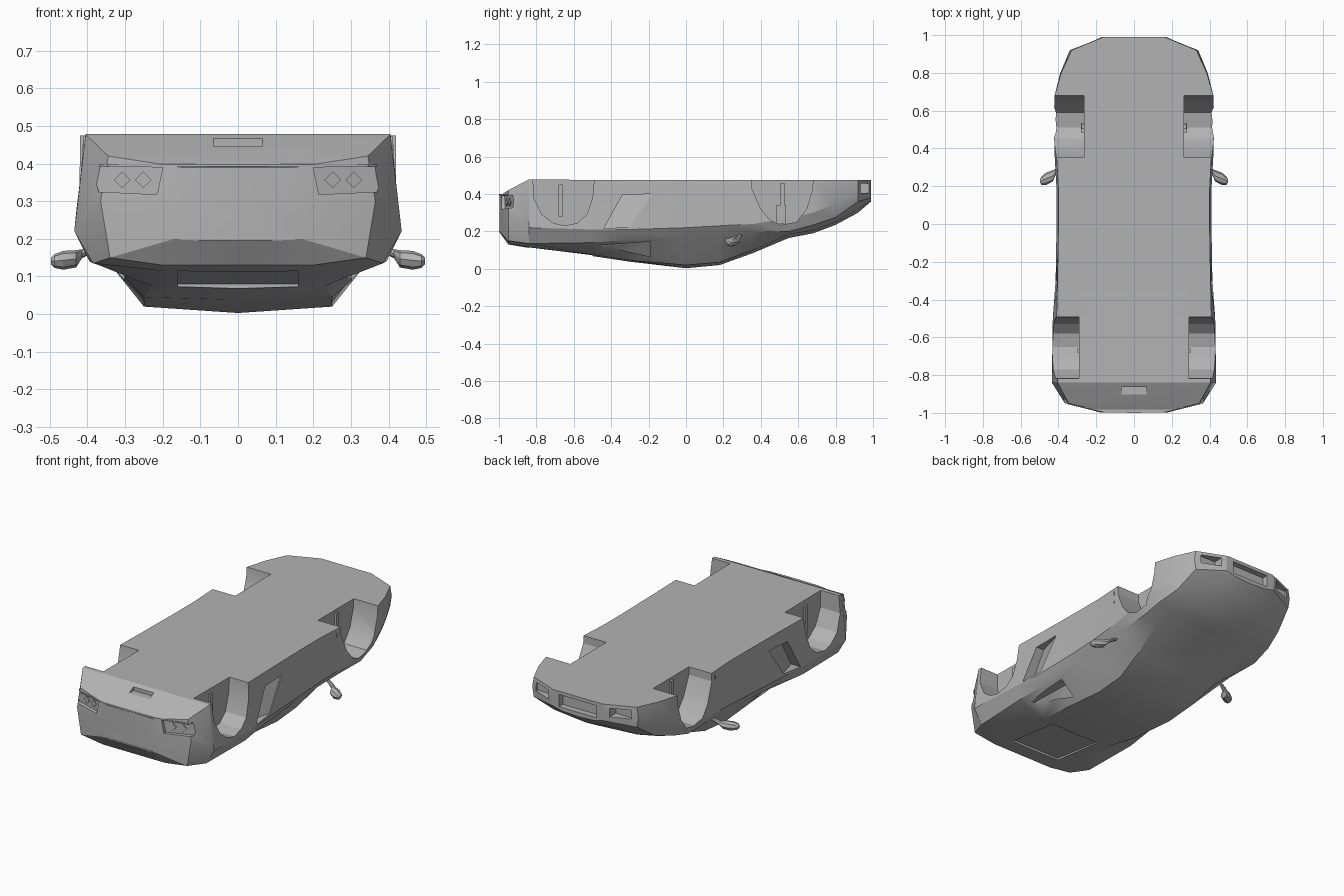
import bpy, bmesh, math

if "Cube" in bpy.data.objects:
    bpy.data.objects.remove(bpy.data.objects["Cube"], do_unlink=True)

paint = bpy.data.materials.new("body_grey")
paint.use_nodes = True
GREY = (0.45, 0.45, 0.45, 1)
paint.diffuse_color = GREY
paint.node_tree.nodes["Principled BSDF"].inputs["Base Color"].default_value = GREY


def loft(name, rings):
    """Skin a list of equal-length closed rings and cap both ends."""
    bm = bmesh.new()
    rows = [[bm.verts.new(p) for p in ring] for ring in rings]
    n = len(rows[0])
    for a, b in zip(rows, rows[1:]):
        for j in range(n):
            k = (j + 1) % n
            bm.faces.new((a[j], a[k], b[k], b[j]))
    bm.faces.new(list(reversed(rows[0])))
    bm.faces.new(rows[-1])
    bm.normal_update()
    if bm.calc_volume(signed=True) < 0:
        bmesh.ops.reverse_faces(bm, faces=bm.faces[:])
    mesh = bpy.data.meshes.new(name)
    bm.to_mesh(mesh)
    bm.free()
    mesh.materials.append(paint)
    obj = bpy.data.objects.new(name, mesh)
    bpy.context.collection.objects.link(obj)
    return obj


def box(name, center, size):
    x, y, z = center
    dx, dy, dz = (s / 2 for s in size)
    ring = [(-dx, -dy), (dx, -dy), (dx, dy), (-dx, dy)]
    return loft(name, [[(x + u, y + v, z + w) for u, v in ring] for w in (-dz, dz)])


def side_prism(name, side, outline, inner, outer=0.6):
    """Prism along x from a (y, z) outline; inner may be one depth per point."""
    depths = inner if isinstance(inner, list) else [inner] * len(outline)
    return loft(name, [[(side * d, y, z) for d, (y, z) in zip(depths, outline)],
                       [(side * outer, y, z) for y, z in outline]])


def carve(target, cutter):
    """Subtract the cutter, keeping the first solver result that stays solid."""
    cutter.hide_render = True
    before = bmesh.new()
    before.from_mesh(target.data)
    volume = before.calc_volume()
    before.free()
    for solver in ("EXACT", "MANIFOLD", "FLOAT"):
        cut = target.modifiers.new("cut", "BOOLEAN")
        cut.operation, cut.solver, cut.object = "DIFFERENCE", solver, cutter
        bpy.context.view_layer.update()
        result = bmesh.new()
        result.from_object(target, bpy.context.evaluated_depsgraph_get())
        target.modifiers.remove(cut)
        good = 0.8 * volume < result.calc_volume() < volume
        if good:
            result.to_mesh(target.data)
        result.free()
        if good:
            break
    bpy.data.objects.remove(cutter, do_unlink=True)


# Body stations: y, floor edge, flank, shoulder, roof edge (x, z each), centre z
stations = [
    (-.997, (.15, .39), (.18, .30), (.17, .20), (.10, .195), .195),
    (-.95, (.345, .42), (.365, .30), (.34, .15), (.20, .13), .13),
    (-.84, (.405, .478), (.435, .22), (.385, .135), (.20, .115), .112),
    (-.50, (.41, .475), (.43, .21), (.395, .14), (.23, .075), .068),
    (-.30, (.405, .475), (.415, .21), (.38, .155), (.25, .045), .038),
    (0, (.40, .475), (.41, .22), (.37, .17), (.25, .02), .003),
    (.18, (.40, .475), (.41, .23), (.375, .18), (.25, .035), .02),
    (.36, (.41, .475), (.42, .24), (.39, .195), (.27, .10), .085),
    (.55, (.42, .475), (.425, .27), (.40, .20), (.30, .185), .165),
    (.68, (.42, .475), (.42, .30), (.39, .235), (.28, .205), .19),
    (.80, (.385, .475), (.39, .35), (.36, .275), (.25, .25), .235),
    (.92, (.33, .475), (.34, .42), (.33, .36), (.20, .32), .30),
    (.99, (.16, .475), (.17, .45), (.165, .38), (.10, .365), .36),
]


def ring_of(y, *rest):
    half, top = rest[:-1], rest[-1]
    right = [(x, y, z) for x, z in half]
    left = [(-x, y, z) for x, z in reversed(half)]
    return [(0, y, half[0][1])] + right + [(0, y, top)] + left


body = loft("car_body", [ring_of(*s) for s in stations])

# Wheel wells, intakes, lamp recesses, deck panel and plate notch
front_arch = [(.352, .6), (.352, .43), (.40, .32), (.45, .26), (.51, .235),
              (.59, .25), (.645, .32), (.675, .42), (.69, .6)]
rear_arch = [(-.82, .6), (-.815, .38), (-.77, .29), (-.71, .245), (-.65, .23),
             (-.58, .245), (-.53, .29), (-.50, .38), (-.48, .6)]
scoop = [(-.44, .215), (-.30, .225), (-.18, .40), (-.34, .395)]
quarter = [(-.47, .125), (-.19, .145), (-.19, .065), (-.30, .09)]
lamp = [(.20, .39), (.39, .392), (.37, .325), (.215, .318)]
deck = [(-.84, .125), (-.50, .08), (-.50, -.1), (-.84, -.1)]


def lamp_y(x):
    return -.97 + (x - .2) * .28


carve(body, box("plate_notch_cutter", (0, -.90, .52), (.13, .075, .15)))
carve(body, box("nose_intake_cutter", (0, 1.0, .42), (.24, .09, .07)))
carve(body, side_prism("deck_cutter", 1, deck, -.16, .16))
for s in (-1, 1):
    carve(body, side_prism("front_well_cutter", s, front_arch, .265))
    carve(body, side_prism("rear_well_cutter", s, rear_arch, .29))
    carve(body, side_prism("scoop_cutter", s, scoop, [.365, .41, .40, .36]))
    carve(body, side_prism("quarter_cutter", s, quarter, [.33, .30, .25, .27]))
    carve(body, loft("lamp_cutter", [[(s * x, lamp_y(x), z) for x, z in lamp],
                                     [(s * x, -1.1, z) for x, z in lamp]]))
    carve(body, box("corner_intake_cutter", (s * .25, .99, .43), (.11, .14, .05)))

# Thin lip above the tail lamps and slot in the rear bumper
edge = [(-.37, -.925), (-.345, -.955), (-.16, -.997), (0, -1),
        (.16, -.997), (.345, -.955), (.37, -.925)]
loft("rear_lip", [[(x, y, z) for x, y in edge] for z in (.392, .399)])
box("rear_slot", (0, -.996, .2), (.3, .006, .006))

smooth = [body]
for s, side in ((-1, "right"), (1, "left")):
    # Diamond tail lamps
    for name, x in (("inner", .252), ("outer", .308)):
        r = .022
        pts = [(x - r, .357), (x, .357 + r), (x + r, .357), (x, .357 - r)]
        loft(f"{side}_{name}_tail_lamp",
             [[(s * u, lamp_y(u) - d, z) for u, z in pts] for d in (-.002, .006)])
    # Struts on the inner walls of the wells
    box(f"{side}_rear_strut", (s * .294, -.67, .365), (.012, .022, .17))
    box(f"{side}_front_strut", (s * .27, .515, .39), (.014, .022, .14))
    box(f"{side}_front_strut_foot", (s * .272, .51, .29), (.018, .05, .10))
    # Small slits behind the front well
    for i, z in enumerate((.30, .38, .44)):
        box(f"{side}_slit_{i + 1}", (s * .409, .32, z), (.008, .006, .022))
    # Door mirror: stalk flaring into a pod
    spine = [((.37, .29, .18), .008), ((.415, .275, .16), .012), ((.43, .255, .147), .023),
             ((.465, .24, .143), .025), ((.488, .23, .141), .018), ((.497, .228, .141), .008)]
    rings = []
    for (x, y, z), r in spine:
        angles = [math.tau * k / 8 for k in range(8)]
        rings.append([(s * x, y + 1.3 * r * math.cos(a), z + r * math.sin(a))
                      for a in angles])
    smooth.append(loft(f"{side}_mirror", rings))

# Smooth the curved shells and keep the creases
bpy.ops.object.select_all(action="DESELECT")
for obj in smooth:
    obj.select_set(True)
bpy.context.view_layer.objects.active = body
bpy.ops.object.shade_smooth_by_angle(angle=math.radians(22))
